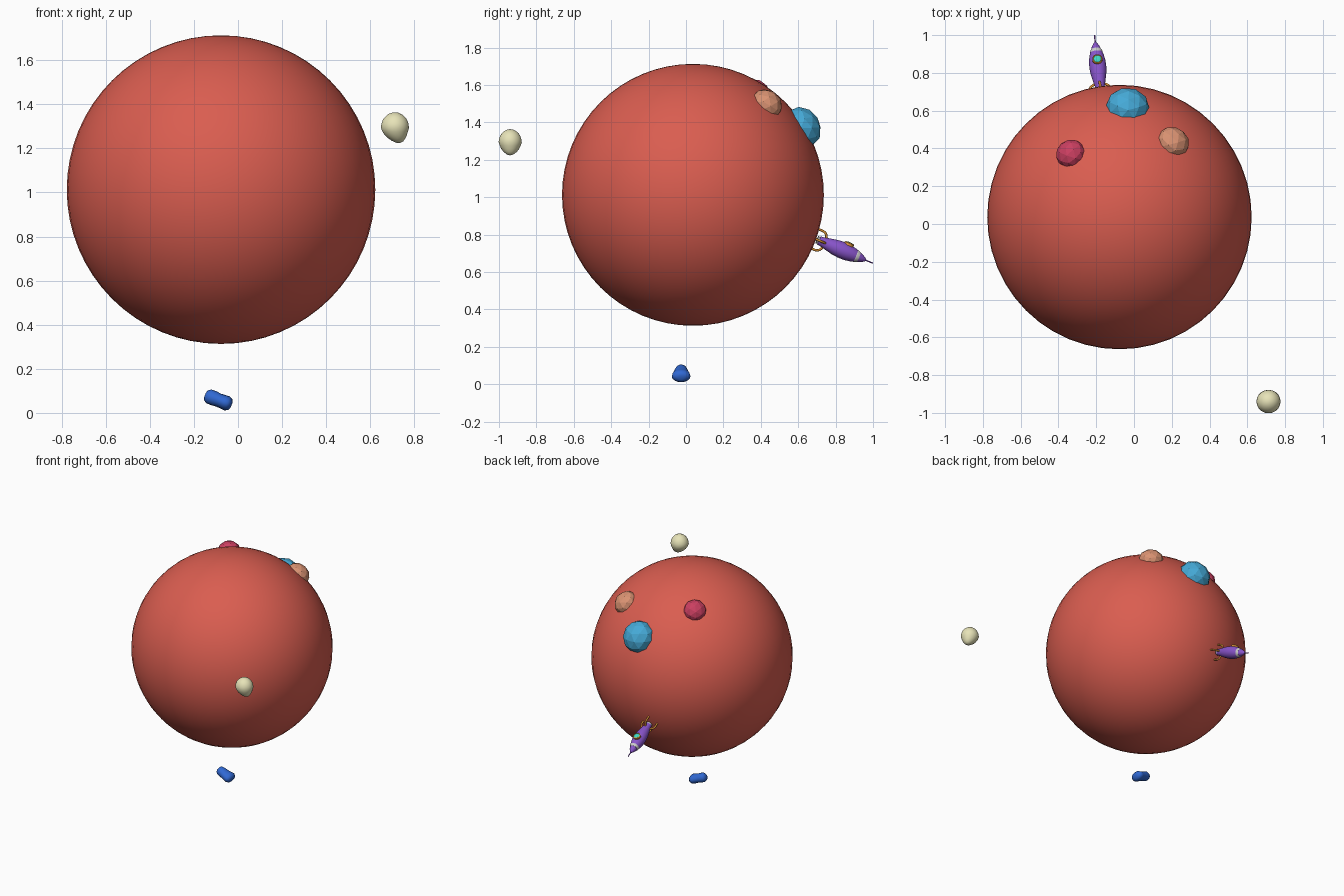
import bpy, bmesh
from math import cos, sin, pi, radians
from mathutils import Matrix, Vector

if "Cube" in bpy.data.objects:
    bpy.data.objects.remove(bpy.data.objects["Cube"])


def mat(name, rgb):
    m = bpy.data.materials.new(name)
    m.diffuse_color = (*rgb, 1)
    m.use_nodes = True
    m.node_tree.nodes["Principled BSDF"].inputs["Base Color"].default_value = m.diffuse_color
    return m


RED = mat("red", (0.70, 0.11, 0.08))
CYAN = mat("cyan", (0.06, 0.40, 0.68))
TAN = mat("tan", (0.70, 0.29, 0.17))
CRIMSON = mat("crimson", (0.60, 0.05, 0.12))
CREAM = mat("cream", (0.80, 0.77, 0.48))
BLUE = mat("blue", (0.03, 0.14, 0.65))
PURPLE = mat("purple", (0.25, 0.09, 0.60))
ORANGE = mat("orange", (0.72, 0.30, 0.04))
TEAL = mat("teal", (0.05, 0.70, 0.55))

CENTRE = Vector((-0.077, 0.037, 1.013))
RADIUS = 0.70


def finish(bm, name, material, smooth=True, matrix=Matrix()):
    bmesh.ops.recalc_face_normals(bm, faces=bm.faces)
    me = bpy.data.meshes.new(name)
    bm.to_mesh(me)
    bm.free()
    ob = bpy.data.objects.new(name, me)
    bpy.context.collection.objects.link(ob)
    ob.matrix_world = matrix
    if material:
        me.materials.append(material)
    for p in me.polygons:
        p.use_smooth = smooth
    return ob


def rings(name, material, sections, matrix, n=20):
    """Skin elliptical rings (rx, ry, z) along local z and cap both ends."""
    bm = bmesh.new()
    loops = [[bm.verts.new((rx * cos(2 * pi * i / n), ry * sin(2 * pi * i / n), z))
              for i in range(n)] for rx, ry, z in sections]
    for a, b in zip(loops, loops[1:]):
        for i in range(n):
            bm.faces.new((a[i], a[(i + 1) % n], b[(i + 1) % n], b[i]))
    bm.faces.new(loops[0])
    bm.faces.new(loops[-1])
    return finish(bm, name, material, True, matrix)


def frame(origin, z, y):
    """Matrix with the given z axis and approximate y axis."""
    z = Vector(z).normalized()
    x = Vector(y).cross(z).normalized()
    m = Matrix((x, z.cross(x), z)).transposed().to_4x4()
    m.translation = origin
    return m


# Planet
bm = bmesh.new()
bmesh.ops.create_uvsphere(bm, u_segments=48, v_segments=32, radius=RADIUS)
finish(bm, "planet", RED, True, Matrix.Translation(CENTRE))

# Faceted boulders half sunk into the planet
for name, material, direction, r, depth in (
        ("large_boulder", CYAN, (0.043, 0.578, 0.357), 0.115, 0.10),
        ("tan_boulder", TAN, (0.291, 0.405, 0.497), 0.088, 0.075),
        ("crimson_boulder", CRIMSON, (-0.26, 0.336, 0.55), 0.081, 0.075)):
    d = Vector(direction).normalized()
    bm = bmesh.new()
    bmesh.ops.create_icosphere(bm, subdivisions=2, radius=1)
    bmesh.ops.scale(bm, vec=(r, r, depth), verts=bm.verts)
    finish(bm, name, material, False, frame(CENTRE + d * 0.685, d, (1, 0, 0)))

# Egg-shaped pale moon, narrowing downwards
bm = bmesh.new()
bmesh.ops.create_icosphere(bm, subdivisions=3, radius=1)
for v in bm.verts:
    k = 1.0 + 0.22 * min(v.co.z, 0)
    v.co = Vector((v.co.x * 0.064 * k - 0.018 * min(v.co.z, 0) ** 2 * -1,
                   v.co.y * 0.062 * k, v.co.z * 0.07))
finish(bm, "pale_moon", CREAM, True, Matrix.Translation((0.712, -0.94, 1.294)))

# Peanut-shaped blue asteroid, lower end wider
rings("blue_asteroid", BLUE, [
    (0.010, 0.012, -0.066), (0.024, 0.024, -0.061), (0.033, 0.032, -0.048),
    (0.034, 0.037, -0.025), (0.031, 0.042, 0.0), (0.033, 0.048, 0.025),
    (0.034, 0.050, 0.042), (0.026, 0.038, 0.057), (0.012, 0.015, 0.063)],
    frame((-0.088, -0.026, 0.058), (0.93, 0, -0.36), (0, 1, 0)), 16)

# Rocket frame: z along the hull, y towards the window
ROCKET = frame((-0.18, 0.72, 0.765), (-0.029, 0.28, -0.118), (0, 0.39, 0.92))


def lathe(name, material, profile, matrix=ROCKET):
    ob = rings(name, material, [(r, r, z) for r, z in profile], matrix, 24)
    bpy.context.view_layer.objects.active = ob
    bpy.ops.object.select_all(action='DESELECT')
    ob.select_set(True)
    bpy.ops.object.shade_smooth_by_angle(angle=radians(40))
    return ob


lathe("hull", PURPLE, [(0.024, -0.01), (0.026, 0.01), (0.035, 0.05), (0.042, 0.085),
                       (0.045, 0.12), (0.044, 0.155), (0.038, 0.188), (0.032, 0.208)])
lathe("nose_band", None, [(0.034, 0.203), (0.034, 0.208), (0.028, 0.222), (0.026, 0.222)])
lathe("nose_cone", PURPLE, [(0.027, 0.220), (0.021, 0.238), (0.012, 0.255), (0.005, 0.263)])
lathe("antenna", PURPLE, [(0.005, 0.258), (0.0035, 0.27), (0.0035, 0.302), (0.002, 0.306)])
lathe("nozzle", None, [(0.022, -0.022), (0.017, -0.005)])

# Porthole: orange rim and teal glass
port = ROCKET @ Matrix.Translation((0, 0.036, 0.147)) @ Matrix.Rotation(-pi / 2, 4, 'X')
lathe("porthole_rim", ORANGE, [(0.027, 0), (0.027, 0.013), (0.022, 0.017), (0.019, 0.015)], port)
lathe("porthole_glass", TEAL, [(0.020, 0.004), (0.020, 0.016), (0.012, 0.019), (0.004, 0.020)], port)

# Four arched landing legs
for i in range(4):
    cu = bpy.data.curves.new("landing_leg", 'CURVE')
    cu.dimensions = '3D'
    cu.bevel_depth = 0.0065
    cu.bevel_resolution = 2
    cu.resolution_u = 6
    cu.use_fill_caps = True
    cu.materials.append(ORANGE)
    sp = cu.splines.new('BEZIER')
    path = [(0.026, 0.024), (0.050, 0.006), (0.055, -0.040)]
    sp.bezier_points.add(len(path) - 1)
    for p, (r, z) in zip(sp.bezier_points, path):
        p.co = (r, 0, z)
        p.handle_left_type = p.handle_right_type = 'AUTO'
    ob = bpy.data.objects.new("landing_leg_%d" % (i + 1), cu)
    bpy.context.collection.objects.link(ob)
    ob.matrix_world = ROCKET @ Matrix.Rotation(i * pi / 2, 4, 'Z')
